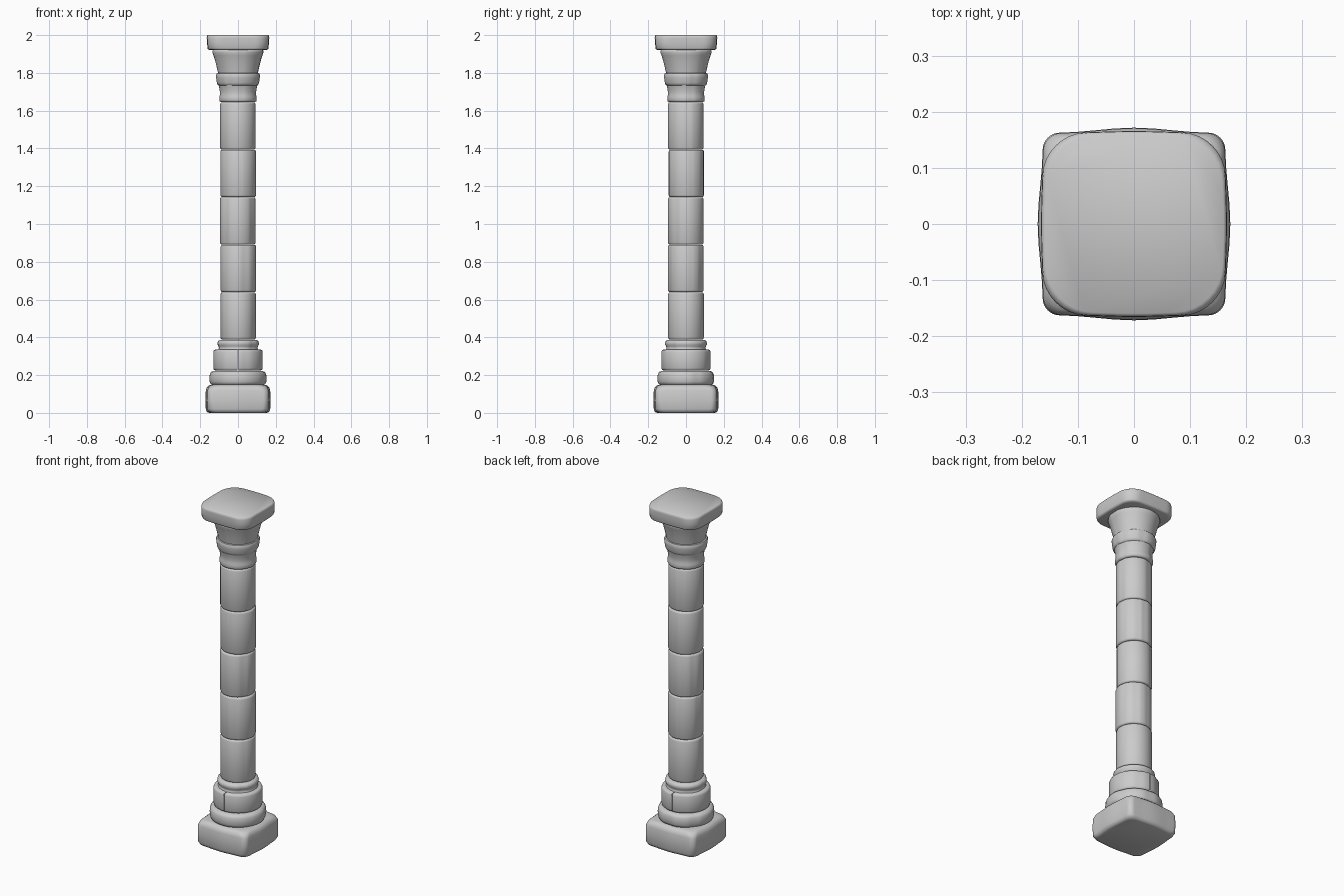
import bpy, bmesh, random
from math import sin, cos, pi, atan2, radians

if "Cube" in bpy.data.objects:
    bpy.data.objects.remove(bpy.data.objects["Cube"])

random.seed(4)
SEGS = 72


def loft(name, rings):
    """Skin a stack of equal-length point rings and cap both ends."""
    bm = bmesh.new()
    loops = [[bm.verts.new(p) for p in ring] for ring in rings]
    n = len(loops[0])
    for a, b in zip(loops, loops[1:]):
        for i in range(n):
            j = (i + 1) % n
            bm.faces.new((a[i], a[j], b[j], b[i]))
    bm.faces.new(loops[0][::-1])
    bm.faces.new(loops[-1])
    return finish(name, bm)


def finish(name, bm):
    mesh = bpy.data.meshes.new(name)
    bm.to_mesh(mesh)
    bm.free()
    ob = bpy.data.objects.new(name, mesh)
    bpy.context.collection.objects.link(ob)
    bpy.ops.object.select_all(action='DESELECT')
    ob.select_set(True)
    bpy.context.view_layer.objects.active = ob
    bpy.ops.object.shade_smooth_by_angle(angle=radians(50))
    return ob


def worn_round(name, profile, shave=0.97, count=4, shift=0.0):
    """Turned stone from (radius, z) points, with a few flat worn patches."""
    cuts = [(random.uniform(0, 2 * pi), random.uniform(shave, 1)) for _ in range(count)]
    ox, oy = random.uniform(-shift, shift), random.uniform(-shift, shift)
    rings = []
    for r, z in profile:
        ring = []
        for i in range(SEGS):
            t = 2 * pi * i / SEGS
            k = 1.0
            for a, d in cuts:
                c = cos(t - a)
                if c > 0.5:
                    k = min(k, d / c)
            ring.append((r * k * cos(t) + ox, r * k * sin(t) + oy, z))
        rings.append(ring)
    return loft(name, rings)


def soft_square(name, profile, bulge):
    """Rounded square slab from (half width, corner radius, z) points."""
    rings = []
    for h, c, z in profile:
        ring = []
        for q in range(4):
            local = [(h, -(h - c) + 2 * (h - c) * i / 8) for i in range(8)]
            local += [(h - c + c * cos(a), h - c + c * sin(a))
                      for a in (pi / 2 * i / 8 for i in range(8))]
            for x, y in local:
                k = 1 + bulge * cos(4 * atan2(y, x))
                ca, sa = round(cos(q * pi / 2)), round(sin(q * pi / 2))
                ring.append((k * (x * ca - y * sa), k * (x * sa + y * ca), z))
        rings.append(ring)
    return loft(name, rings)


def drum_profile(r, z0, z1, e=0.008):
    """Straight block with softly rounded rims."""
    return [(r - e * 1.2, z0), (r - e * 0.4, z0 + e * 0.35), (r, z0 + e * 1.3),
            (r, (z0 + z1) / 2), (r, z1 - e * 1.3), (r - e * 0.4, z1 - e * 0.35),
            (r - e * 1.2, z1)]


# Plinth
soft_square("plinth", [(0.148, 0.05, 0), (0.16, 0.04, 0.005), (0.166, 0.032, 0.02),
                       (0.167, 0.03, 0.07), (0.166, 0.032, 0.118), (0.16, 0.04, 0.136),
                       (0.148, 0.05, 0.146), (0.135, 0.06, 0.149)], 0.028)

# Rounded base ring
worn_round("base_ring", [(0.132, 0.147), (0.145, 0.152), (0.15, 0.165), (0.151, 0.185),
                         (0.149, 0.205), (0.143, 0.216), (0.13, 0.222)])

# Collar made of two half blocks, split on the front and back
collar = worn_round("split_collar", drum_profile(0.131, 0.224, 0.336, 0.01), 0.98, 5)
bm = bmesh.new()
bm.from_mesh(collar.data)
cut = bmesh.ops.bisect_plane(bm, geom=bm.verts[:] + bm.edges[:] + bm.faces[:],
                             plane_co=(0.0015, 0, 0), plane_no=(1, 0, 0), clear_inner=True)
seam = [g for g in cut["geom_cut"] if isinstance(g, bmesh.types.BMEdge)]
bmesh.ops.edgeloop_fill(bm, edges=seam)
bmesh.ops.recalc_face_normals(bm, faces=bm.faces[:])
bpy.data.objects.remove(collar)
collar = finish("split_collar", bm)
bevel = collar.modifiers.new("soft_edges", 'BEVEL')
bevel.width = 0.003
bevel.segments = 2
bevel.angle_limit = radians(50)
collar.modifiers.new("other_half", 'MIRROR')

# Moulding under the shaft
worn_round("lower_moulding", [(0.108, 0.334), (0.103, 0.343), (0.105, 0.352), (0.11, 0.36),
                              (0.111, 0.37), (0.108, 0.38), (0.096, 0.387)])

# Five shaft drums
for i in range(5):
    z = 0.388 + 0.2515 * i
    worn_round(f"shaft_drum_{i + 1}", drum_profile(0.0945, z, z + 0.2505), 0.965, 5, 0.002)

# Necking above the shaft
worn_round("necking", [(0.088, 1.645), (0.096, 1.648), (0.099, 1.656), (0.099, 1.672),
                       (0.096, 1.682), (0.096, 1.70), (0.099, 1.72), (0.103, 1.735)], 0.975)

# Capital band
worn_round("capital_band", [(0.098, 1.732), (0.107, 1.736), (0.112, 1.747), (0.116, 1.775),
                            (0.117, 1.788), (0.113, 1.797), (0.1, 1.80)], 0.975)

# Flared capital bell
worn_round("capital_bell", [(0.105, 1.795), (0.109, 1.815), (0.115, 1.84), (0.122, 1.868),
                            (0.13, 1.893), (0.136, 1.91), (0.135, 1.917),
                            (0.128, 1.924)], 0.98)

# Abacus slab
soft_square("abacus", [(0.148, 0.075, 1.921), (0.157, 0.072, 1.924), (0.16, 0.07, 1.931),
                       (0.162, 0.072, 1.96), (0.164, 0.078, 1.985), (0.163, 0.082, 1.995),
                       (0.158, 0.085, 2.0)], 0.01)
